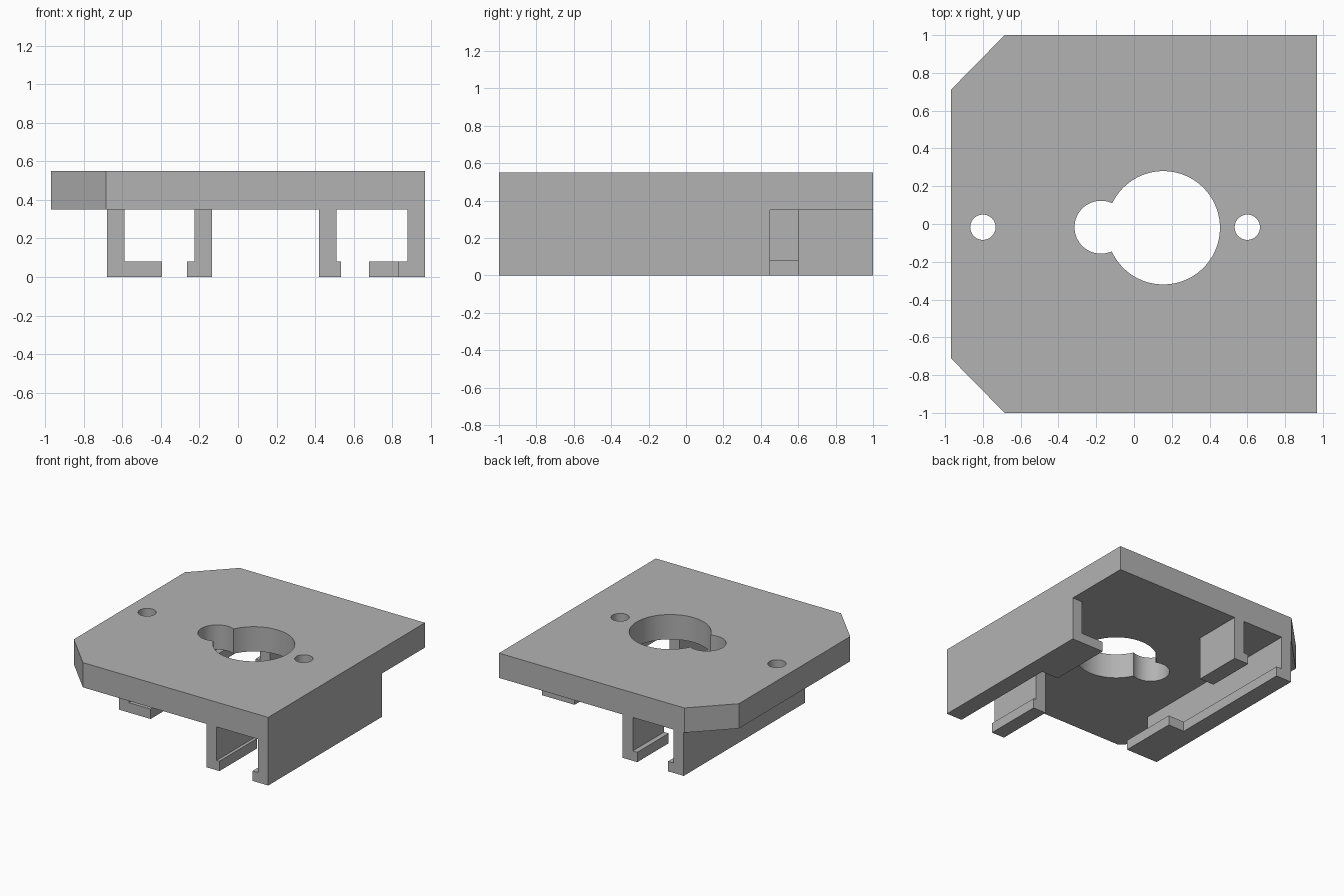
import bpy
import bmesh

cube = bpy.data.objects.get("Cube")
if cube:
    bpy.data.objects.remove(cube, do_unlink=True)

grey = bpy.data.materials.new("plain grey")
grey.use_nodes = True
colour = (0.45, 0.45, 0.45, 1)
grey.diffuse_color = colour
grey.node_tree.nodes["Principled BSDF"].inputs["Base Color"].default_value = colour


def prism(name, base, direction):
    """Extrude a flat outline along a direction into a solid."""
    bm = bmesh.new()
    face = bm.faces.new([bm.verts.new(p) for p in base])
    top = bmesh.ops.extrude_face_region(bm, geom=[face])["geom"]
    verts = [v for v in top if isinstance(v, bmesh.types.BMVert)]
    bmesh.ops.translate(bm, verts=verts, vec=direction)
    bmesh.ops.recalc_face_normals(bm, faces=bm.faces)
    mesh = bpy.data.meshes.new(name)
    bm.to_mesh(mesh)
    bm.free()
    mesh.materials.append(grey)
    obj = bpy.data.objects.new(name, mesh)
    bpy.context.collection.objects.link(obj)
    return obj


def modify(obj, kind, operation, other):
    """Apply a boolean and discard the other solid."""
    mod = obj.modifiers.new(kind, "BOOLEAN")
    mod.operation = operation
    mod.solver = "EXACT"
    mod.object = other
    bpy.context.view_layer.objects.active = obj
    bpy.ops.object.modifier_apply(modifier=mod.name)
    bpy.data.objects.remove(other, do_unlink=True)


W, UNDER, TOP, LIP = 0.97, 0.35, 0.55, 0.08

# Top plate with two clipped corners
outline = [(-0.685, -1), (W, -1), (W, 1), (-0.685, 1), (-W, 0.71), (-W, -0.71)]
plate = prism("top_plate", [(x, y, UNDER) for x, y in outline], (0, 0, TOP - UNDER))

# Keyhole opening and two screw holes
for x, y, r, sides in [(0.155, -0.02, 0.3, 96), (-0.175, -0.017, 0.14, 64),
                       (-0.8, -0.017, 0.067, 48), (0.6, -0.017, 0.067, 48)]:
    bpy.ops.mesh.primitive_cylinder_add(vertices=sides, radius=r, depth=1,
                                        location=(x, y, TOP))
    cutter = bpy.context.object
    cutter.hide_render = True
    modify(plate, "hole", "DIFFERENCE", cutter)

bpy.ops.object.select_all(action="DESELECT")
plate.select_set(True)
bpy.context.view_layer.objects.active = plate
bpy.ops.object.shade_smooth_by_angle()


def rail(name, outer, inner, tip, y0, y1):
    """Hanging wall with a lip along its foot."""
    section = [(outer, UNDER), (outer, 0), (tip, 0), (tip, LIP), (inner, LIP), (inner, UNDER)]
    return prism(name, [(x, y0, z) for x, z in section], (0, y1 - y0, 0))


def widen(obj, x0, x1, y0, y1):
    """Add a broader stretch of lip."""
    base = [(x0, y0, 0), (x1, y0, 0), (x1, y1, 0), (x0, y1, 0)]
    modify(obj, "wide lip", "UNION", prism("wide_lip", base, (0, 0, LIP)))


# Left-hand channel, opening at the front
left_long = rail("left_long_rail", W, 0.88, 0.83, -1, 0.45)
widen(left_long, 0.68, 0.9, -0.07, 0.45)
rail("left_short_rail", 0.42, 0.51, 0.535, -1, -0.52)

# Right-hand channel, opening at the back
right_long = rail("right_long_rail", -0.68, -0.59, -0.54, -0.55, 1)
widen(right_long, -0.61, -0.395, -0.55, -0.07)
rail("right_short_rail", -0.135, -0.225, -0.265, 0.6, 1)
